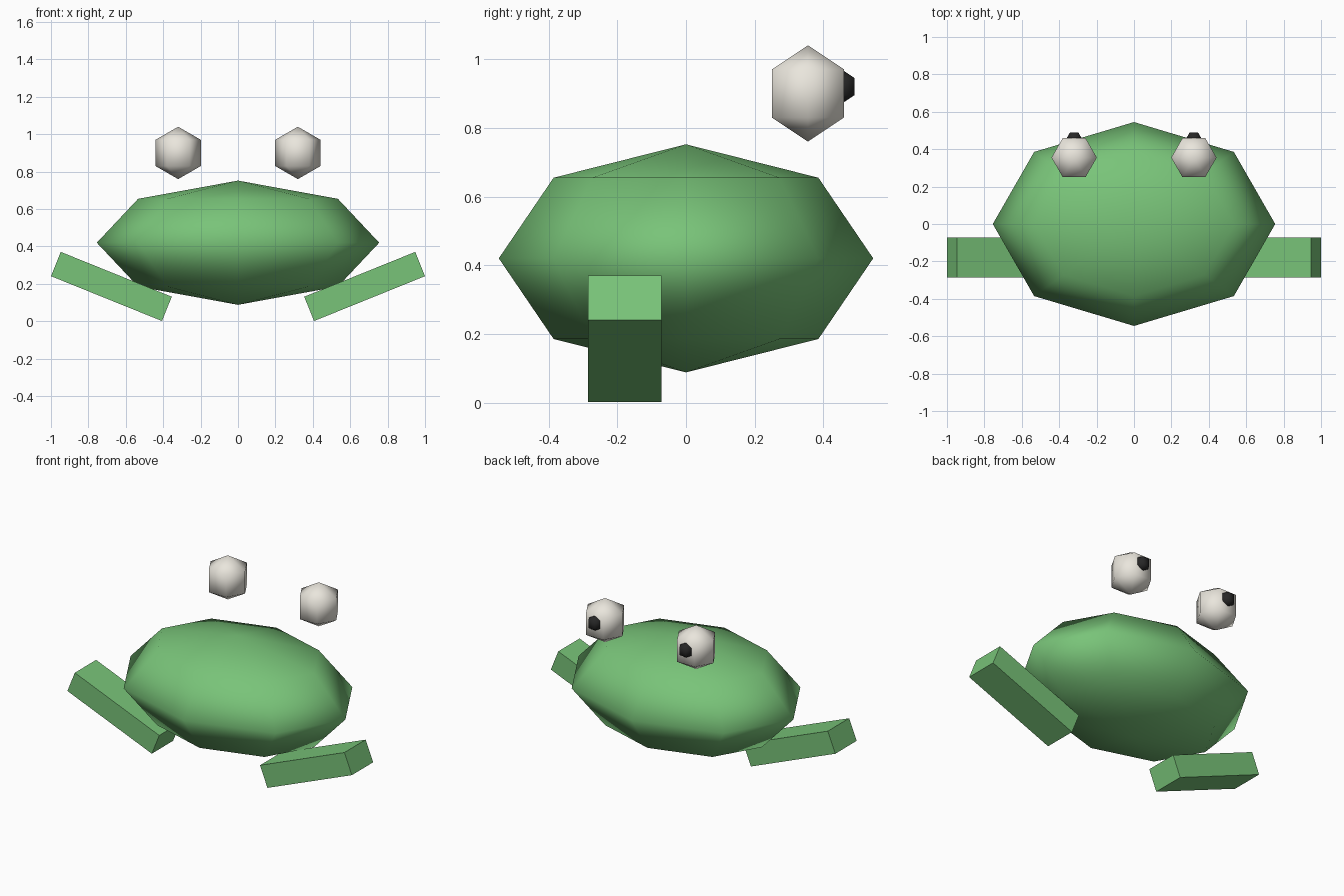
import bpy
from math import radians

if "Cube" in bpy.data.objects:
    bpy.data.objects.remove(bpy.data.objects["Cube"])


def material(name, rgb):
    m = bpy.data.materials.new(name)
    m.diffuse_color = (*rgb, 1)
    m.use_nodes = True
    m.node_tree.nodes["Principled BSDF"].inputs["Base Color"].default_value = m.diffuse_color
    return m


GREEN = material("green", (0.19, 0.55, 0.19))
WHITE = material("off_white", (0.82, 0.79, 0.72))
BLACK = material("black", (0.02, 0.02, 0.02))


def ball(name, loc, scale, segments, rings, mat):
    bpy.ops.mesh.primitive_uv_sphere_add(segments=segments, ring_count=rings,
                                         radius=1, location=loc)
    ob = bpy.context.object
    ob.name = name
    ob.scale = scale
    ob.data.materials.append(mat)
    bpy.ops.object.shade_smooth()
    # put ring vertices on the x axis
    first = max(v.co.x for v in ob.data.vertices)
    ring = max((v.co.x ** 2 + v.co.y ** 2) ** 0.5 for v in ob.data.vertices)
    if first < ring - 1e-4:
        from mathutils import Matrix
        ob.data.transform(Matrix.Rotation(radians(180 / segments), 4, 'Z'))
    return ob


# squashed body
ball("body", (0, 0, 0.42), (0.755, 0.545, 0.332), 8, 4, GREEN)

for side, s in (("left", -1), ("right", 1)):
    # eye and pupil
    ball(side + "_eye", (s * 0.32, 0.355, 0.90), (0.14,) * 3, 6, 3, WHITE)
    ball(side + "_pupil", (s * 0.32, 0.453, 0.92), (0.05,) * 3, 6, 3, BLACK)
    # tilted leg
    bpy.ops.mesh.primitive_cube_add(size=1, location=(s * 0.677, -0.178, 0.186),
                                    rotation=(0, radians(-22 * s), 0))
    leg = bpy.context.object
    leg.name = side + "_leg"
    leg.scale = (0.64, 0.214, 0.14)
    leg.data.materials.append(GREEN)
